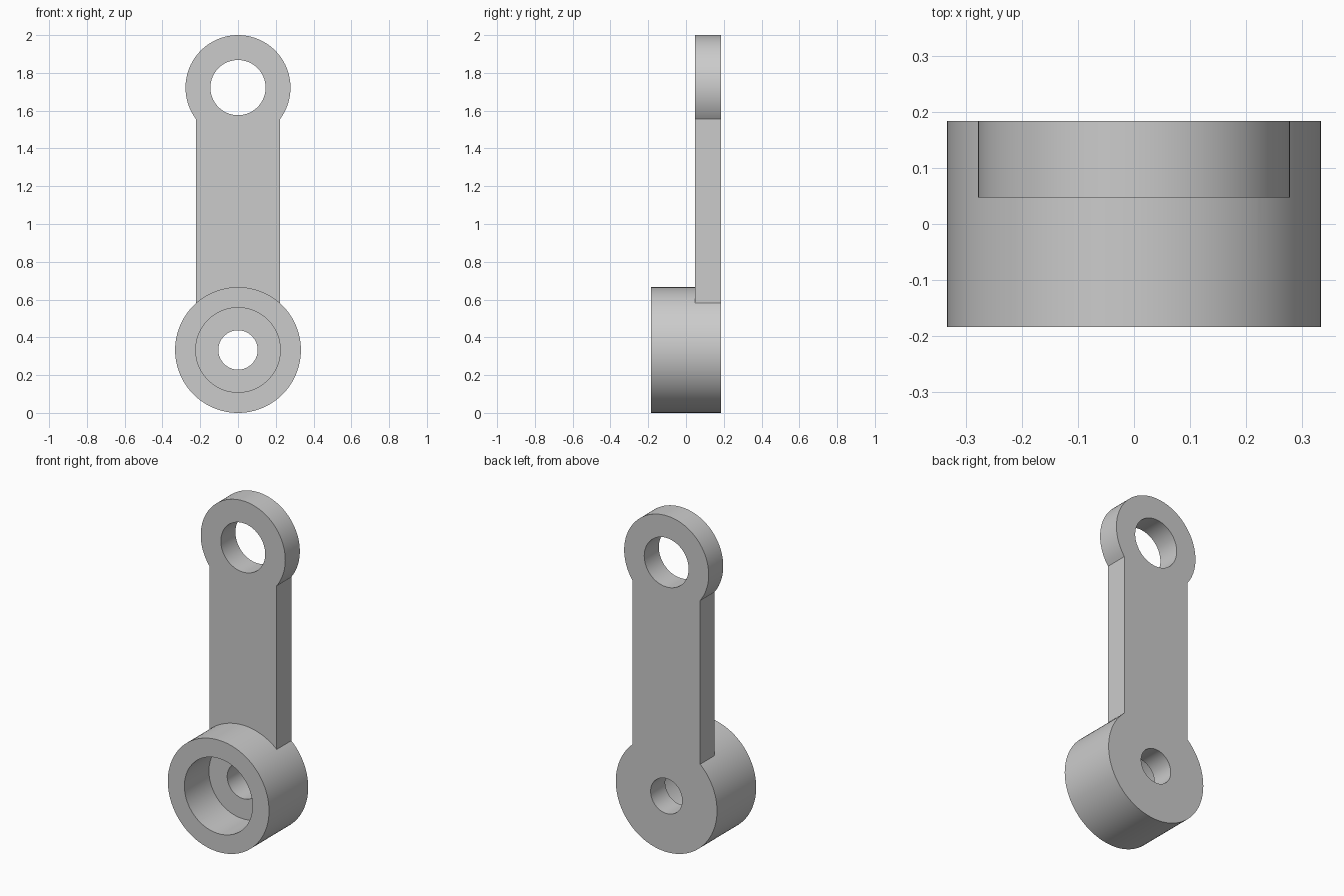
import bpy
from math import pi

# Remove the default cube
if "Cube" in bpy.data.objects:
    bpy.data.objects.remove(bpy.data.objects["Cube"], do_unlink=True)

BACK, FRONT, ARM_FRONT = 0.184, -0.184, 0.047
LOW_Z, HIGH_Z = 0.333, 1.722

grey = bpy.data.materials.new("plain_grey")
grey.use_nodes = True
colour = (0.6, 0.6, 0.6, 1)
grey.diffuse_color = colour
grey.node_tree.nodes["Principled BSDF"].inputs["Base Color"].default_value = colour


def disc(name, radius, z, y0, y1):
    """Cylinder lying along y."""
    bpy.ops.mesh.primitive_cylinder_add(
        vertices=96, radius=radius, depth=y1 - y0,
        location=(0, (y0 + y1) / 2, z), rotation=(pi / 2, 0, 0))
    obj = bpy.context.object
    obj.name = name
    obj.data.materials.append(grey)
    return obj


def combine(target, other, operation):
    """Apply a boolean and discard the helper."""
    other.hide_render = True
    mod = target.modifiers.new(operation.lower(), 'BOOLEAN')
    mod.operation = operation
    mod.solver = 'EXACT'
    mod.object = other
    bpy.context.view_layer.objects.active = target
    bpy.ops.object.modifier_apply(modifier=mod.name)
    bpy.data.objects.remove(other, do_unlink=True)


# Deep lower boss, the body everything joins to
link = disc("link_arm", 0.333, LOW_Z, FRONT, BACK)

# Flat bar between the two centres
bpy.ops.mesh.primitive_cube_add(
    size=1, location=(0, (ARM_FRONT + BACK) / 2, (LOW_Z + HIGH_Z) / 2))
bar = bpy.context.object
bar.name = "bar"
bar.scale = (0.444, BACK - ARM_FRONT, HIGH_Z - LOW_Z)
bar.data.materials.append(grey)
combine(link, bar, 'UNION')

# Thin upper eye
combine(link, disc("upper_eye", 0.278, HIGH_Z, ARM_FRONT, BACK), 'UNION')

# Upper hole, lower through hole and lower counterbore
for name, radius, z, end in (("upper_hole", 0.146, HIGH_Z, 0.4),
                             ("lower_hole", 0.104, LOW_Z, 0.4),
                             ("counterbore", 0.224, LOW_Z, ARM_FRONT)):
    combine(link, disc(name, radius, z, -0.4, end), 'DIFFERENCE')

# Smooth round walls, crisp rims
bpy.ops.object.select_all(action='DESELECT')
link.select_set(True)
bpy.context.view_layer.objects.active = link
bpy.ops.object.shade_smooth_by_angle(angle=pi / 6)
